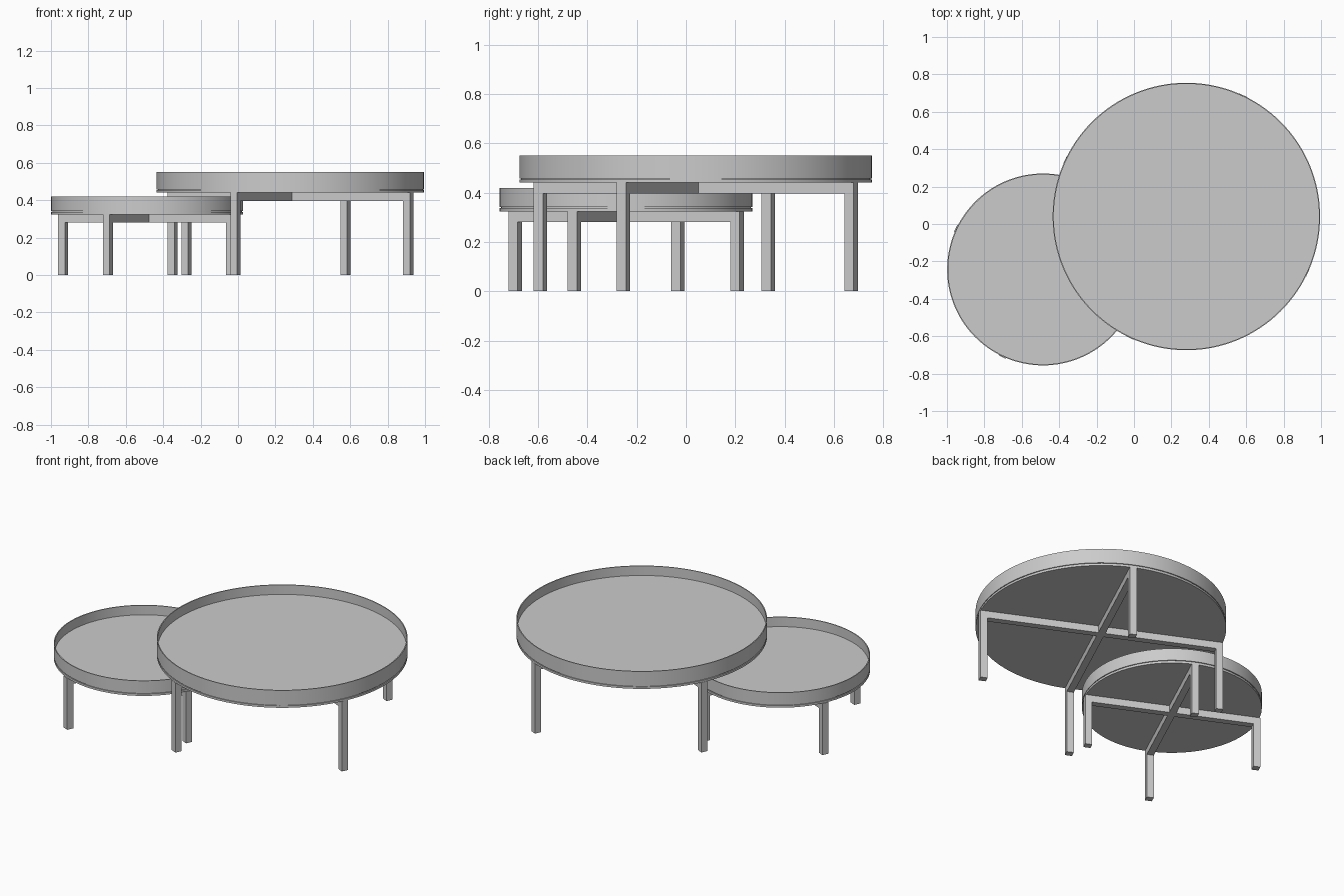
import bpy
import bmesh
import math
from mathutils import Matrix

if "Cube" in bpy.data.objects:
    bpy.data.objects.remove(bpy.data.objects["Cube"])

BAR = 0.041      # square section of legs and rails
SEGS = 128


def finish(bm, name, matrix):
    bmesh.ops.recalc_face_normals(bm, faces=bm.faces)
    mesh = bpy.data.meshes.new(name)
    bm.to_mesh(mesh)
    bm.free()
    obj = bpy.data.objects.new(name, mesh)
    bpy.context.collection.objects.link(obj)
    obj.matrix_world = matrix
    return obj


def lathe(name, profile, matrix):
    # profile runs from axis to axis; the poles are filled as flat n-gons
    bm = bmesh.new()
    rings = []
    for r, z in profile:
        rings.append([bm.verts.new((r * math.cos(a), r * math.sin(a), z))
                      for a in (2 * math.pi * i / SEGS for i in range(SEGS))])
    for lo, hi in zip(rings, rings[1:]):
        for i in range(SEGS):
            j = (i + 1) % SEGS
            bm.faces.new((lo[i], lo[j], hi[j], hi[i]))
    bm.faces.new(rings[0])
    bm.faces.new(rings[-1])
    obj = finish(bm, name, matrix)
    bpy.ops.object.select_all(action='DESELECT')
    obj.select_set(True)
    bpy.context.view_layer.objects.active = obj
    bpy.ops.object.shade_smooth_by_angle(angle=math.radians(30))


def leg_frame(name, reach, top, matrix):
    # upside-down U: two legs joined by a rail under the tray
    inner, under = reach - BAR, top - BAR - 0.003
    outline = [(-reach, 0), (-inner, 0), (-inner, under), (inner, under),
               (inner, 0), (reach, 0), (reach, top), (-reach, top)]
    bm = bmesh.new()
    face = bm.faces.new([bm.verts.new((x, -BAR / 2, z)) for x, z in outline])
    ext = bmesh.ops.extrude_face_region(bm, geom=[face])
    moved = [v for v in ext['geom'] if isinstance(v, bmesh.types.BMVert)]
    bmesh.ops.translate(bm, verts=moved, vec=(0, BAR, 0))
    finish(bm, name, matrix)


def table(label, x, y, radius, reach, base, top):
    place = Matrix.Translation((x, y, 0))
    wall, floor = 0.006, top - 0.06
    # tray with raised rim and a fine shadow groove above its base plate
    lathe(label + "_tray", [
        (radius - 0.03, base), (radius, base), (radius, base + 0.013),
        (radius - 0.006, base + 0.013), (radius - 0.006, base + 0.018),
        (radius, base + 0.018), (radius, top), (radius - wall, top),
        (radius - wall, floor), (radius - 0.03, floor)], place)
    # two crossed leg frames
    for i, part in enumerate(("_side_leg_frame", "_front_leg_frame")):
        spin = Matrix.Rotation(math.radians(-25 + 90 * i), 4, 'Z')
        leg_frame(label + part, reach, base, place @ spin)


table("large_table", 0.28, 0.04, 0.715, 0.716, 0.44, 0.55)
table("small_table", -0.486, -0.243, 0.513, 0.517, 0.324, 0.419)
